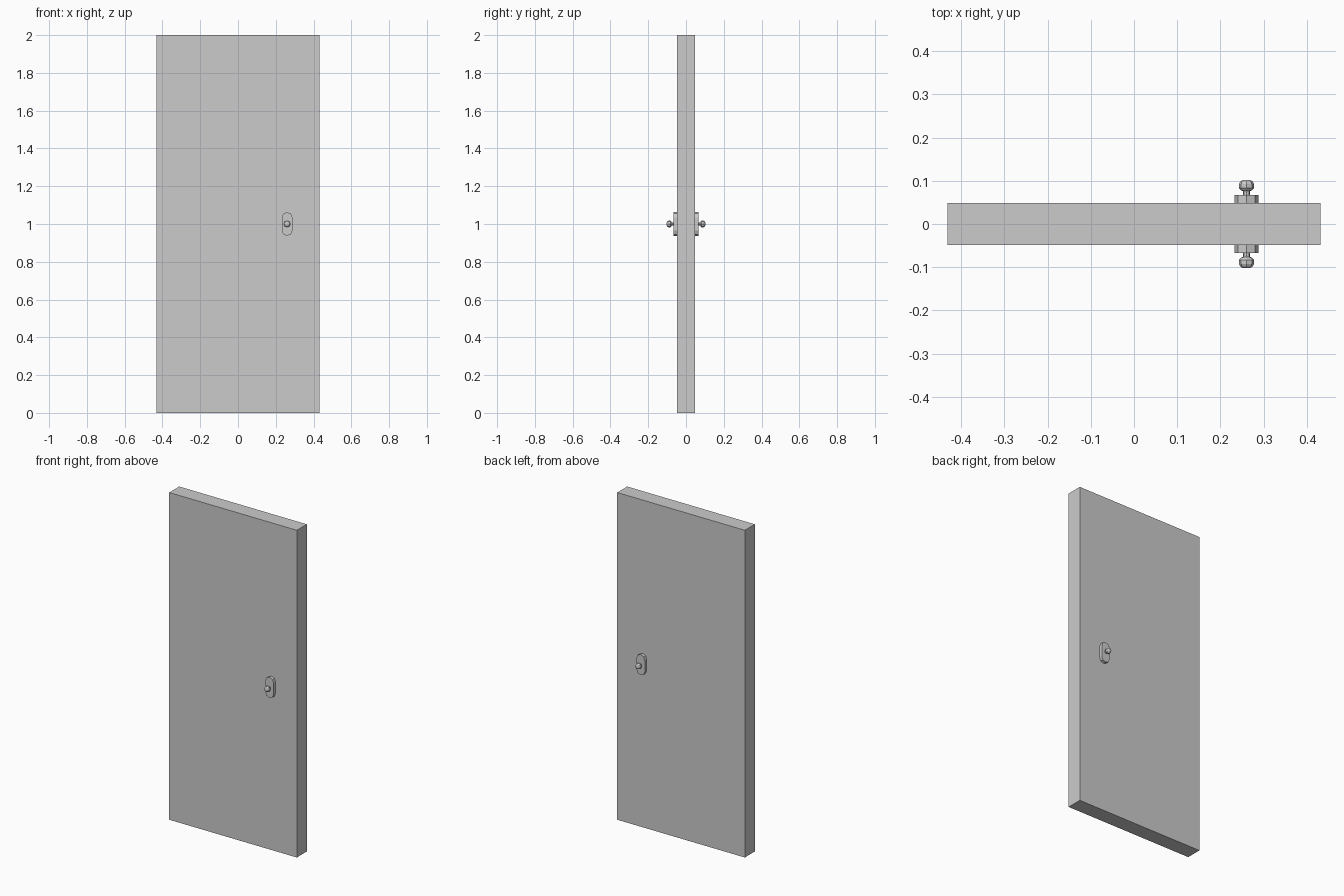
import bpy, bmesh
from math import sin, cos, pi

if "Cube" in bpy.data.objects:
    bpy.data.objects.remove(bpy.data.objects["Cube"])

HALF_T = 0.048          # half door thickness
KX, KZ = 0.26, 1.0      # handle centre


def make(name, bm, smooth=False):
    bmesh.ops.recalc_face_normals(bm, faces=bm.faces)
    mesh = bpy.data.meshes.new(name)
    bm.to_mesh(mesh)
    bm.free()
    ob = bpy.data.objects.new(name, mesh)
    bpy.context.collection.objects.link(ob)
    return ob


def stack(name, rings):
    """Skin a list of equal-length vertex rings and cap both ends."""
    bm = bmesh.new()
    loops = [[bm.verts.new(p) for p in ring] for ring in rings]
    n = len(loops[0])
    for a, b in zip(loops, loops[1:]):
        for i in range(n):
            j = (i + 1) % n
            bm.faces.new((a[i], a[j], b[j], b[i]))
    bm.faces.new(loops[0])
    bm.faces.new(loops[-1])
    return make(name, bm)


# door slab
bm = bmesh.new()
bmesh.ops.create_cube(bm, size=1)
for v in bm.verts:
    v.co = (v.co.x * 0.863, v.co.y * 2 * HALF_T, v.co.z * 2 + 1)
make("door_slab", bm)


# rounded plate outline: two half circles joined by straight sides
def plate_ring(y, r=0.028, straight=0.035):
    pts = []
    for start, dz in ((0, straight), (pi, -straight)):
        for k in range(5):
            a = start + pi * k / 4
            pts.append((KX + r * cos(a), y, KZ + dz + r * sin(a)))
    return pts


def knob_ring(y, r, n=8):
    return [(KX + r * cos(2 * pi * k / n), y, KZ + r * sin(2 * pi * k / n))
            for k in range(n)]


# knob profile: distance from the door centre, radius
profile = [(0.064, 0.008), (0.076, 0.008), (0.078, 0.013), (0.083, 0.0175),
           (0.092, 0.0175), (0.098, 0.0145), (0.102, 0.008)]

# plate and knob on each side of the door
for side, s in (("front", -1), ("back", 1)):
    stack(side + "_plate", [plate_ring(s * 0.045), plate_ring(s * 0.067)])
    stack(side + "_knob", [knob_ring(s * y, r) for y, r in profile])
